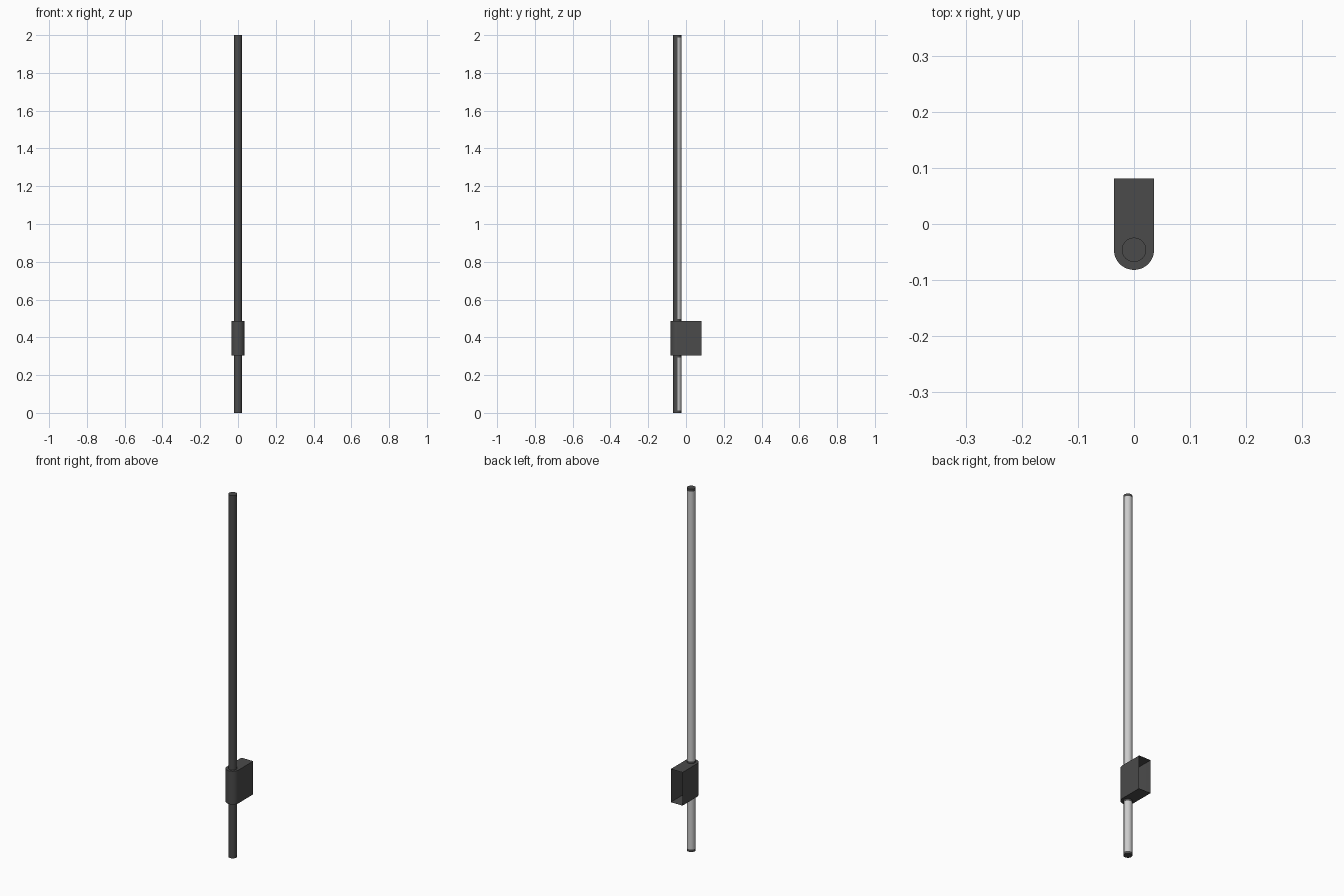
import bpy, bmesh, math

if "Cube" in bpy.data.objects:
    bpy.data.objects.remove(bpy.data.objects["Cube"])

CY, R = -0.046, 0.0217          # tube axis and radius
Z0, Z1 = 0.304, 0.487           # wall bracket bottom and top
W, BACK = 0.0357, 0.0815        # wall bracket half width and back edge
CAP = 0.013


def material(name, v):
    m = bpy.data.materials.new(name)
    m.diffuse_color = (v, v, v, 1)
    m.use_nodes = True
    m.node_tree.nodes["Principled BSDF"].inputs["Base Color"].default_value = m.diffuse_color
    return m


dark = material("dark_metal", 0.07)
light = material("diffuser_white", 0.8)


def arc(r, a0, a1, n):
    return [(r * math.cos(math.radians(a0 + (a1 - a0) * i / n)),
             CY + r * math.sin(math.radians(a0 + (a1 - a0) * i / n))) for i in range(n + 1)]


def extrude(name, pts, z0, z1, mat, closed=False, ends=False):
    """Raise a counter-clockwise outline into a wall, with optional end faces."""
    bm = bmesh.new()
    lo = [bm.verts.new((x, y, z0)) for x, y in pts]
    hi = [bm.verts.new((x, y, z1)) for x, y in pts]
    n = len(pts)
    for i in range(n if closed else n - 1):
        j = (i + 1) % n
        bm.faces.new((lo[i], lo[j], hi[j], hi[i]))
    if ends:
        bm.faces.new(lo[::-1])
        bm.faces.new(hi)
    me = bpy.data.meshes.new(name)
    bm.to_mesh(me)
    bm.free()
    me.materials.append(mat)
    ob = bpy.data.objects.new(name, me)
    bpy.context.collection.objects.link(ob)
    bpy.context.view_layer.objects.active = ob
    bpy.ops.object.select_all(action='DESELECT')
    ob.select_set(True)
    bpy.ops.object.shade_smooth_by_angle(angle=math.radians(30))
    return ob


# Wall bracket: rounded front, open at the back
outline = [(-W, BACK)] + arc(W, 180, 360, 32) + [(W, BACK)]
extrude("wall_bracket", outline, Z0, Z1, dark, ends=True)

# Two lamp tubes: dark front housing, light rear diffuser, end caps
for part, a, b in (("lower", 0.0, Z0 - 0.011), ("upper", Z1 + 0.011, 2.0)):
    lo, hi = (a, Z0) if part == "lower" else (Z1, b)
    bot = a + CAP if part == "lower" else a
    top = b if part == "lower" else b - CAP
    extrude(part + "_housing", arc(R, 180, 360, 24), bot, top, dark)
    extrude(part + "_diffuser", arc(R, 0, 180, 24), bot, top, light)
    ring = arc(R, 0, 360, 48)[:-1]
    extrude(part + "_bottom_cap", ring, lo, bot, dark, closed=True, ends=True)
    extrude(part + "_top_cap", ring, top, hi, dark, closed=True, ends=True)
